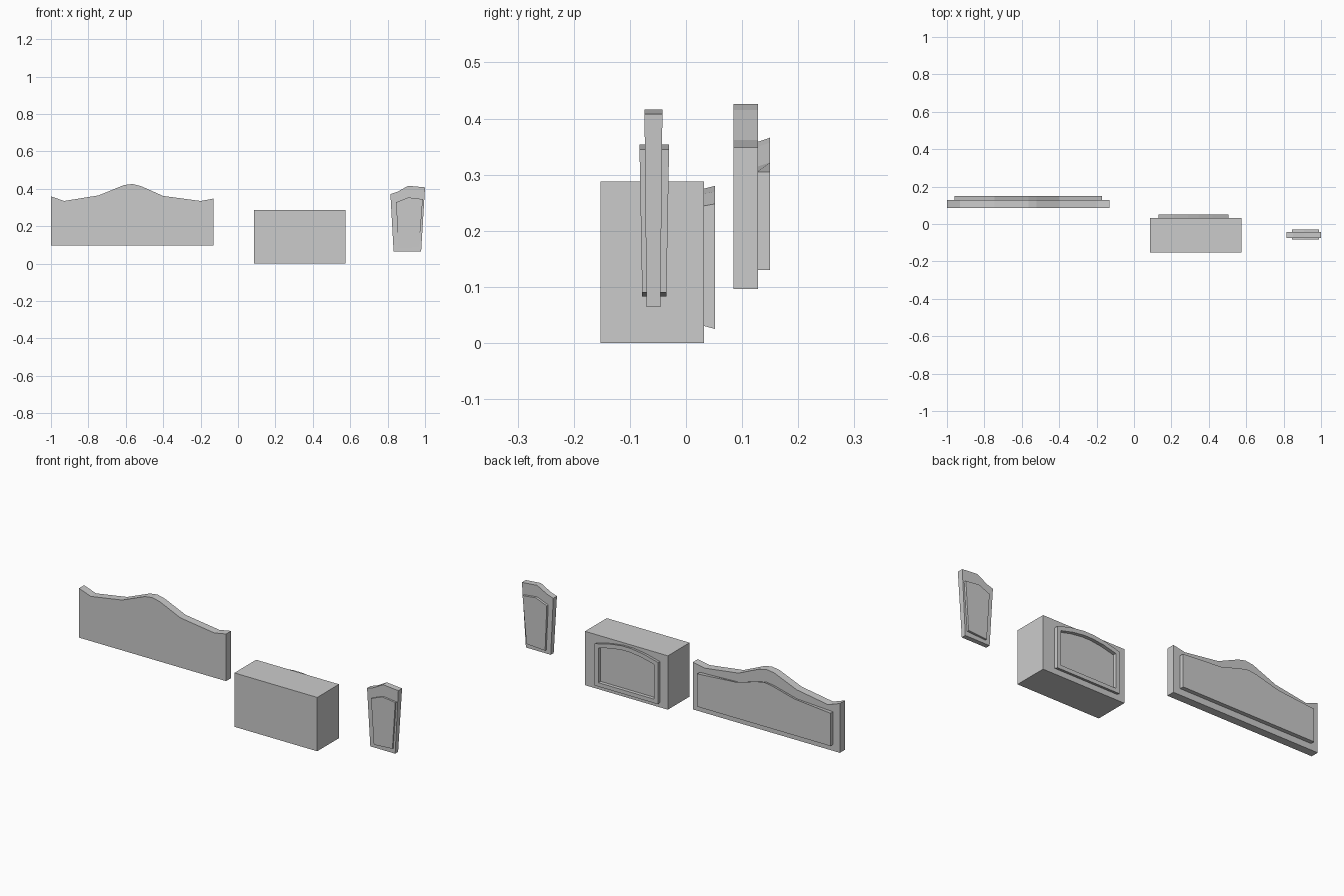
import bpy, bmesh

if "Cube" in bpy.data.objects:
    bpy.data.objects.remove(bpy.data.objects["Cube"])


def loft(name, rings, cap_start=True):
    """Join closed rings of 3D points; cap the ends."""
    bm = bmesh.new()
    loops = [[bm.verts.new(p) for p in r] for r in rings]
    n = len(loops[0])
    for a, b in zip(loops, loops[1:]):
        for i in range(n):
            j = (i + 1) % n
            bm.faces.new((a[i], a[j], b[j], b[i]))
    if cap_start:
        bm.faces.new(loops[0][::-1])
    bm.faces.new(loops[-1])
    bmesh.ops.recalc_face_normals(bm, faces=bm.faces)
    mesh = bpy.data.meshes.new(name)
    bm.to_mesh(mesh)
    bm.free()
    obj = bpy.data.objects.new(name, mesh)
    bpy.context.collection.objects.link(obj)
    return obj


def ring(outline, y):
    return [(x, y, z) for x, z in outline]


def scaled(outline, cx, cz, sx, sz):
    return [(cx + (x - cx) * sx, cz + (z - cz) * sz) for x, z in outline]


# wide crested board
board = [(-1, .096), (-.13, .096), (-.13, .348), (-.2, .335), (-.40, .362),
         (-.52, .415), (-.565, .426), (-.61, .42), (-.745, .365),
         (-.93, .335), (-1, .36)]
loft("crested_board", [ring(board, .085), ring(board, .128)])

# raised panel on the board, crest leaning outward a little
panel = [(-.96, .13), (-.17, .13), (-.17, .305), (-.40, .322), (-.52, .357),
         (-.565, .366), (-.61, .36), (-.745, .325), (-.96, .305)]
inner = [(x, z - .008 if z > .306 else z) for x, z in panel]
loft("board_panel", [ring(inner, .127), ring(panel, .15)])

# solid block
block = [(.085, 0), (.575, 0), (.575, .288), (.085, .288)]
loft("block", [ring(block, -.152), ring(block, .032)])

# arched frame with a recessed field on the back of the block
arch = [(.13, .025), (.505, .025), (.505, .248), (.42, .270), (.345, .28),
        (.29, .28), (.215, .270), (.13, .248)]
base = scaled(arch, .3175, .155, 1, .96)
hole = scaled(arch, .3175, .148, .88, .83)
loft("arched_frame", [ring(base, .032), ring(arch, .052),
                      ring(hole, .052), ring(hole, .0335)], False)


# narrow tapered board: thickness grows with height
def tapered(name, outline, y, low, high):
    z0 = min(z for _, z in outline)
    z1 = max(z for _, z in outline)

    def side(s):
        return [(x, y + s * (low + (high - low) * (z - z0) / (z1 - z0)), z)
                for x, z in outline]
    return loft(name, [side(-1), side(1)])


tapered("narrow_board", [(.832, .064), (.979, .064), (1, .408), (.91, .416),
                         (.85, .383), (.815, .372)], -.058, .0125, .016)
# panel standing proud on both faces
tapered("narrow_board_panel", [(.858, .083), (.968, .09), (.988, .345),
                               (.91, .354), (.845, .328)], -.0565, .0215, .0265)
